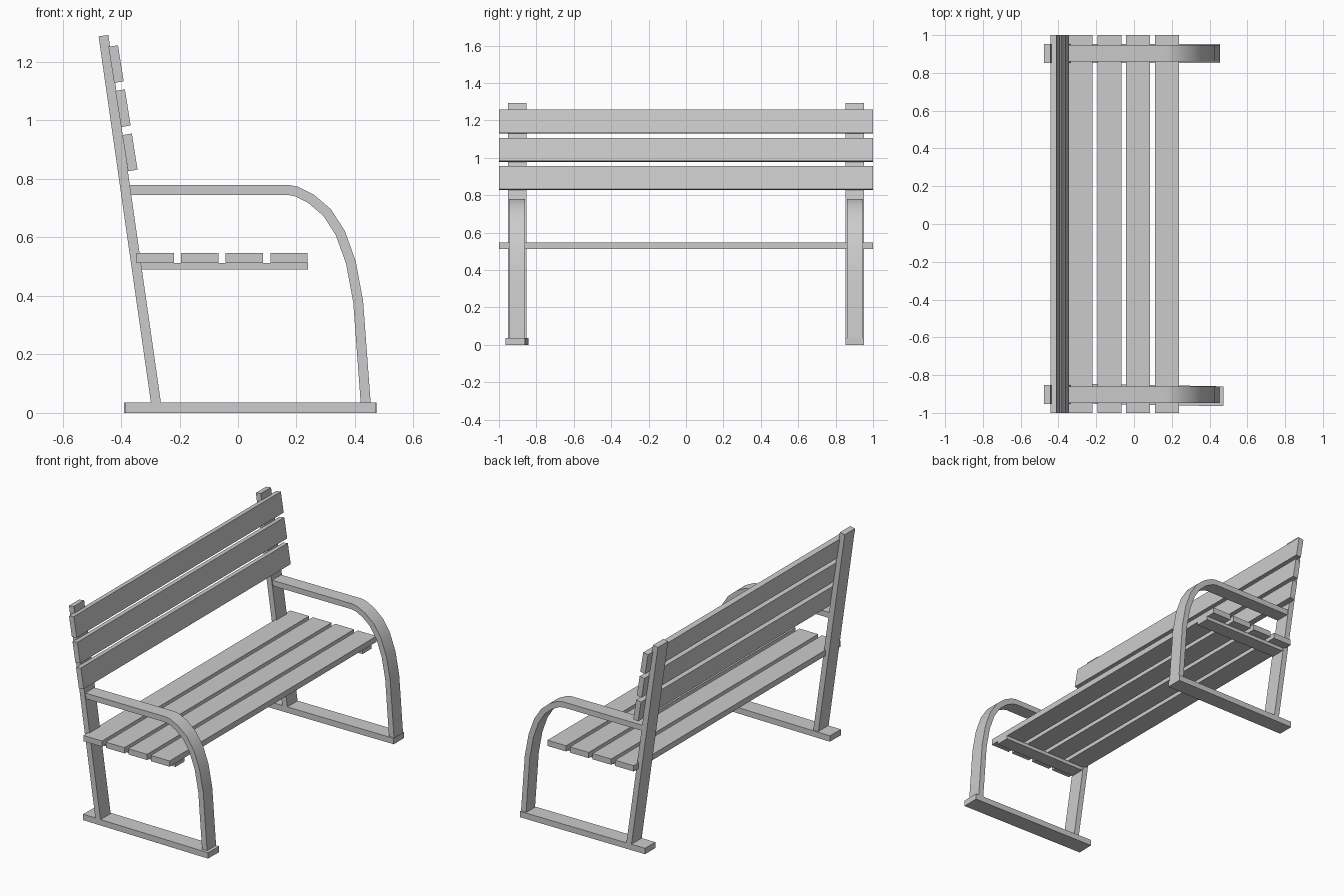
import bpy, bmesh, math
from mathutils import Matrix, Vector

if "Cube" in bpy.data.objects:
    bpy.data.objects.remove(bpy.data.objects["Cube"])


def finish(bm, name):
    bmesh.ops.recalc_face_normals(bm, faces=bm.faces)
    me = bpy.data.meshes.new(name)
    bm.to_mesh(me)
    bm.free()
    ob = bpy.data.objects.new(name, me)
    bpy.context.collection.objects.link(ob)
    return ob


def box(name, center, size, tilt=0.0, turn=0.0):
    bm = bmesh.new()
    m = (Matrix.Translation(center) @ Matrix.Rotation(math.radians(turn), 4, 'Z')
         @ Matrix.Rotation(math.radians(tilt), 4, 'Y') @ Matrix.Diagonal((*size, 1)))
    bmesh.ops.create_cube(bm, size=1, matrix=m)
    return finish(bm, name)


def bar(name, path, thick, y, width):
    """Sweep a flat rectangular bar along an (x, z) path."""
    pts = [Vector(p) for p in path]
    bm = bmesh.new()
    rings = []
    for i, p in enumerate(pts):
        a = (p - pts[i - 1]).normalized() if i else (pts[1] - p).normalized()
        b = (pts[i + 1] - p).normalized() if i < len(pts) - 1 else a
        t = (a + b).normalized()
        off = Vector((-t.y, t.x)) * thick / 2 / t.dot(a)
        rings.append([bm.verts.new((p.x + s * off.x, y + w * width / 2, p.y + s * off.y))
                      for s, w in ((1, -1), (1, 1), (-1, 1), (-1, -1))])
    for r, q in zip(rings, rings[1:]):
        for k in range(4):
            bm.faces.new((r[k], r[(k + 1) % 4], q[(k + 1) % 4], q[k]))
    bm.faces.new(rings[0])
    bm.faces.new(rings[-1])
    return finish(bm, name)


ARM = [(-0.373, 0.763), (0.17, 0.763), (0.20, 0.757), (0.25, 0.732), (0.305, 0.685),
       (0.35, 0.615), (0.386, 0.515), (0.411, 0.38), (0.437, 0.03)]

# End frames: leaning back post, curved armrest and front leg, seat support
for side, label in ((-1, "left"), (1, "right")):
    y = side * 0.903
    bar("back_post_" + label, [(-0.280, 0.03), (-0.460, 1.29)], 0.034, y, 0.099)
    arm = bar("armrest_leg_" + label, ARM, 0.034, y, 0.087)
    bpy.ops.object.select_all(action='DESELECT')
    arm.select_set(True)
    bpy.context.view_layer.objects.active = arm
    bpy.ops.object.shade_smooth_by_angle(angle=math.radians(30))
    box("seat_support_" + label, (-0.048, y, 0.502), (0.576, 0.085, 0.022))

# Floor runners; one sits slightly askew
box("base_left", (0.045, -0.904, 0.018), (0.857, 0.105, 0.036), turn=-1.1)
box("base_right", (0.033, 0.903, 0.018), (0.846, 0.099, 0.036))

# Seat slats
for i in range(4):
    box(f"seat_slat_{i + 1}", (-0.283 + i * 0.1523, 0, 0.530), (0.127, 2, 0.035))

# Back slats
for i in range(3):
    box(f"back_slat_{i + 1}", (-0.417 + i * 0.0237, 0, 1.193 - i * 0.151),
        (0.033, 2, 0.125), tilt=-9)
